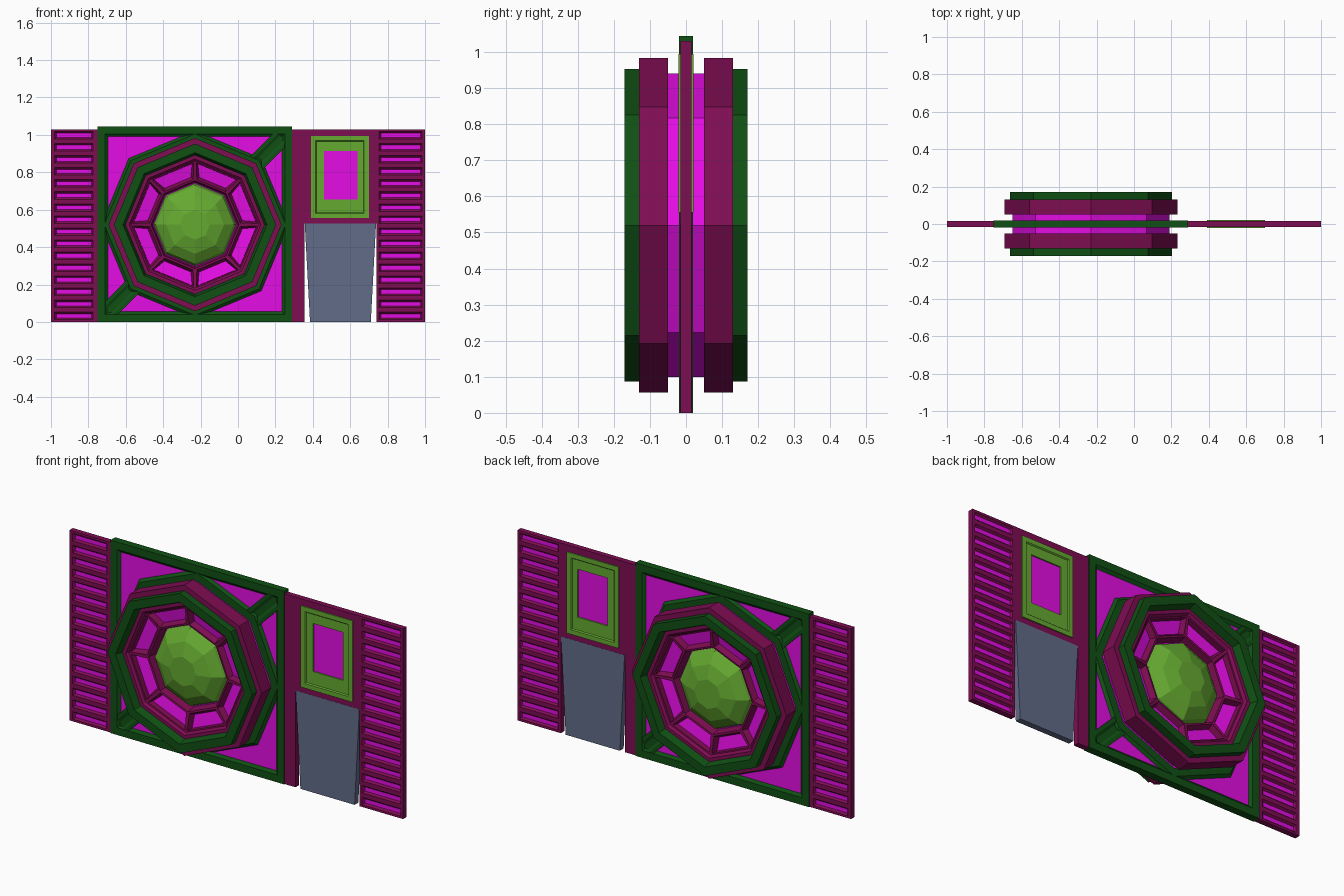
import bpy, bmesh, math
from mathutils import Vector

if "Cube" in bpy.data.objects:
    bpy.data.objects.remove(bpy.data.objects["Cube"])

CX, CZ = -0.23, 0.52          # centre of the octagonal hub


def material(name, rgb):
    m = bpy.data.materials.new(name)
    m.diffuse_color = (*rgb, 1)
    m.use_nodes = True
    m.node_tree.nodes["Principled BSDF"].inputs["Base Color"].default_value = m.diffuse_color
    return m


PURPLE = material("plum", (0.21, 0.004, 0.085))
PINK = material("magenta", (0.78, 0.004, 0.78))
GREEN = material("dark_green", (0.005, 0.08, 0.007))
LIME = material("leaf_green", (0.13, 0.4, 0.03))
SLATE = material("slate", (0.12, 0.15, 0.25))


def rect(x0, x1, z0, z1, y, inset=0):
    i = inset
    return [Vector(p) for p in ((x0 + i, y, z0 + i), (x1 - i, y, z0 + i),
                                (x1 - i, y, z1 - i), (x0 + i, y, z1 - i))]


def octagon(r, y):
    return [Vector((CX + r * math.cos(k * math.pi / 4), y, CZ + r * math.sin(k * math.pi / 4)))
            for k in range(8)]


def loft(bm, loops, slots=None, cap=None, closed=False):
    """Bridge equal loops; slots gives a material per band, cap one for the last loop."""
    rows = [[bm.verts.new(p) for p in loop] for loop in loops]
    n, bands = len(rows[0]), []
    pairs = list(zip(rows, rows[1:])) + ([(rows[-1], rows[0])] if closed else [])
    for b, (a, c) in enumerate(pairs):
        bands.append([])
        for k in range(n):
            f = bm.faces.new((a[k], a[(k + 1) % n], c[(k + 1) % n], c[k]))
            f.material_index = slots[b] if slots else 0
            bands[-1].append(f)
    if cap is not None:
        bm.faces.new(rows[-1]).material_index = cap
    return bands


def finish(name, bm, materials, mirror=True):
    bmesh.ops.recalc_face_normals(bm, faces=bm.faces)
    me = bpy.data.meshes.new(name)
    bm.to_mesh(me)
    bm.free()
    ob = bpy.data.objects.new(name, me)
    bpy.context.collection.objects.link(ob)
    for m in materials:
        me.materials.append(m)
    if mirror:                # front half is modelled, back half mirrored
        mod = ob.modifiers.new("front_back", 'MIRROR')
        mod.use_axis = (False, True, False)
    return ob


def part(name, loops, materials, **kw):
    bm = bmesh.new()
    loft(bm, loops, **kw)
    return finish(name, bm, materials)


# Slatted side wings: recessed magenta slots in plum cells
def wing(name, x0, x1, s0, s1, count=16, height=1.03):
    bm = bmesh.new()
    step = height / count
    for k in range(count):
        a, b = k * step, (k + 1) * step
        loft(bm, [rect(x0, x1, a, b, 0), rect(x0, x1, a, b, -0.015),
                  rect(s0, s1, a + 0.012, b - 0.012, -0.015),
                  rect(s0, s1, a + 0.012, b - 0.012, -0.005, 0.009)],
             slots=[0, 0, 0], cap=1)
    finish(name, bm, [PURPLE, PINK])


wing("left_slatted_wing", -1, -0.75, -0.98, -0.775)
wing("right_slatted_wing", 0.74, 1, 0.755, 0.985)

# Window bay above the door: plum wall, stepped green frame, magenta pane
W = (0.39, 0.70, 0.555, 0.995)
part("window_bay",
     [rect(0.29, 0.74, 0.525, 1.03, 0), rect(0.29, 0.74, 0.525, 1.03, -0.015),
      rect(*W, -0.015), rect(*W, -0.021), rect(*W, -0.021, 0.025), rect(*W, -0.015, 0.03),
      rect(*W, -0.015, 0.045), rect(0.46, 0.64, 0.655, 0.915, -0.015),
      rect(0.46, 0.64, 0.655, 0.915, -0.008)],
     [PURPLE, LIME, PINK], slots=[0, 0, 1, 1, 1, 1, 1, 1], cap=2)
part("door_post", [rect(0.29, 0.355, 0, 0.525, 0), rect(0.29, 0.355, 0, 0.525, -0.015)],
     [PURPLE], cap=0)


# Tapered door
def door(y):
    return [Vector((x, y, z)) for x, z in ((0.385, 0), (0.71, 0), (0.738, 0.525), (0.357, 0.525))]


part("door", [door(0), door(-0.016)], [SLATE], cap=0)

# Square panel with green border
S = (-0.75, 0.29, 0, 1.045)
part("square_panel",
     [rect(*S, 0), rect(*S, -0.02), rect(*S, -0.02, 0.04), rect(*S, -0.008, 0.055)],
     [GREEN, PINK], slots=[0, 0, 0], cap=1)
part("octagon_trim",
     [octagon(0.44, -0.005), octagon(0.44, -0.02), octagon(0.485, -0.02), octagon(0.505, -0.005)],
     [GREEN], closed=True)


# Corner struts: opposite diagonals on the front and on the back
def strut(name, sx, sz, sy):
    d = Vector((sx, 0, sz)).normalized()
    s = Vector((-sz, 0, sx)).normalized()
    o = Vector((CX, 0, CZ))

    def loop(w, y):
        return [o + d * r + s * t + Vector((0, sy * y, 0))
                for r, t in ((0.45, -w), (0.675, -w), (0.675, w), (0.45, w))]
    bm = bmesh.new()
    loft(bm, [loop(0.048, 0.005), loop(0.048, 0.019), loop(0.03, 0.019), loop(0.015, 0.012)], cap=0)
    finish(name, bm, [GREEN], mirror=False)


for side, sy in (("front", -1), ("back", 1)):
    for level, sz in (("upper", 1), ("lower", -1)):
        strut(f"{side}_{level}_corner_strut", -sy * sz, sz, sy)

# Hub: magenta core, plum ring with eight windows, green rim, faceted dome
part("hub_core", [octagon(0.42, 0), octagon(0.42, -0.052)], [PINK], cap=0)

bm = bmesh.new()
bands = loft(bm, [octagon(r, y) for r, y in
                  ((0.463, -0.05), (0.463, -0.13), (0.352, -0.13), (0.34, -0.118),
                   (0.235, -0.10), (0.225, -0.05))], closed=True)
bmesh.ops.recalc_face_normals(bm, faces=bm.faces)
windows = bands[3]
bmesh.ops.inset_individual(bm, faces=windows, thickness=0.012)
bmesh.ops.inset_individual(bm, faces=windows, thickness=0.012, depth=-0.03)
for f in windows:
    f.material_index = 1
finish("hub_ring", bm, [PURPLE, PINK])

part("hub_rim", [octagon(0.433, -0.125), octagon(0.433, -0.17), octagon(0.385, -0.17),
                 octagon(0.37, -0.125)], [GREEN], closed=True)
part("hub_dome", [octagon(r, y) for r, y in
                  ((0.225, -0.04), (0.208, -0.085), (0.155, -0.122), (0.08, -0.145))],
     [LIME], cap=0)
